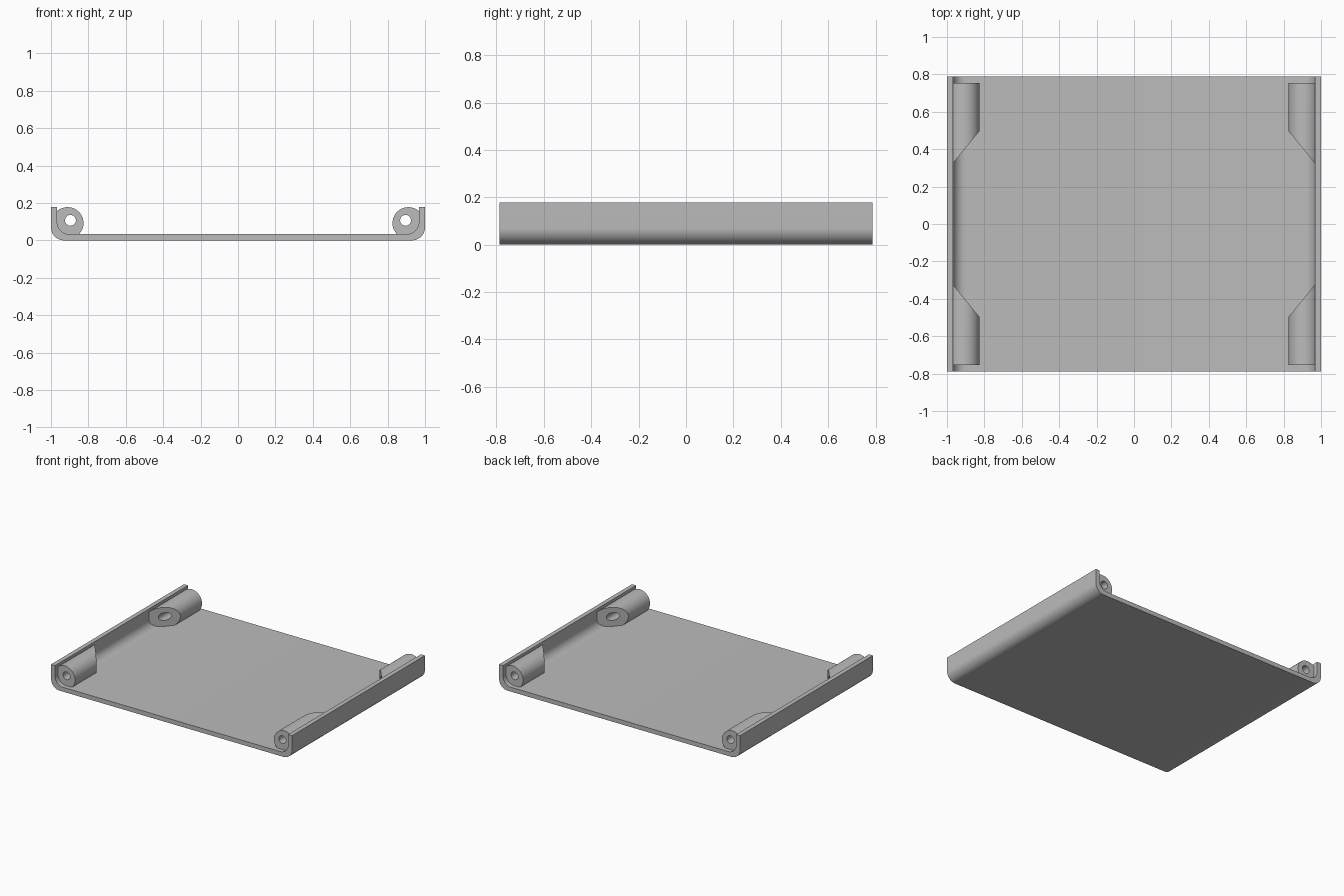
import bpy, bmesh, math

cube = bpy.data.objects.get("Cube")
if cube:
    bpy.data.objects.remove(cube, do_unlink=True)

HALF_X, HALF_Y, HEIGHT, WALL = 1.0, 0.788, 0.178, 0.033
OUTER_R, INNER_R = 0.07, 0.065

grey = bpy.data.materials.new("light_grey")
grey.use_nodes = True
colour = (0.5, 0.5, 0.5, 1)
grey.diffuse_color = colour
grey.node_tree.nodes["Principled BSDF"].inputs["Base Color"].default_value = colour


def arc(cx, cz, r, start, end, n):
    """Points along an arc in the xz plane, angles in degrees."""
    angles = [math.radians(start + (end - start) * i / n) for i in range(n + 1)]
    return [(cx + r * math.cos(a), cz + r * math.sin(a)) for a in angles]


def extrude_loops(name, loops, y_start, y_end, sx=1, sy=1):
    """Solid between two end planes; y_end is a function of x. Later loops are holes."""
    bm = bmesh.new()
    cap_edges = [[], []]
    for loop in loops:
        ends = [[bm.verts.new((sx * x, sy * y, z)) for x, z in loop for y in [f(x)]]
                for f in (y_start, y_end)]
        n = len(loop)
        for i in range(n):
            j = (i + 1) % n
            bm.faces.new((ends[0][i], ends[0][j], ends[1][j], ends[1][i]))
            for k in (0, 1):
                cap_edges[k].append(bm.edges.get((ends[k][i], ends[k][j])))
    for edges in cap_edges:
        bmesh.ops.triangle_fill(bm, edges=edges, use_beauty=True)
    bmesh.ops.recalc_face_normals(bm, faces=bm.faces)
    mesh = bpy.data.meshes.new(name)
    bm.to_mesh(mesh)
    bm.free()
    mesh.materials.append(grey)
    obj = bpy.data.objects.new(name, mesh)
    bpy.context.collection.objects.link(obj)
    bpy.ops.object.select_all(action="DESELECT")
    obj.select_set(True)
    bpy.context.view_layer.objects.active = obj
    bpy.ops.object.shade_smooth_by_angle(angle=math.radians(30))
    return obj


# Tray: U-shaped sheet with rounded lower corners
outer = arc(HALF_X - OUTER_R, OUTER_R, OUTER_R, -90, 0, 12) + [(HALF_X, HEIGHT)]
inner_x = HALF_X - WALL
inner_corner = arc(inner_x - INNER_R, WALL + INNER_R, INNER_R, 0, -90, 12)
half = outer + [(inner_x, HEIGHT)] + inner_corner
tray = half + [(-x, z) for x, z in reversed(half)]
extrude_loops("tray", [tray], lambda x: -HALF_Y, lambda x: HALF_Y)

# Screw bosses: round lugs seated in the corners, drilled, with slanted inner ends
BOSS_X, BOSS_Z, BOSS_R = 0.911, 0.0925, 0.085
EMBED = 0.004
seat_x, seat_z = inner_x + EMBED, WALL - EMBED
top_angle = math.degrees(math.acos((seat_x - BOSS_X) / BOSS_R))
low_angle = 180 + math.degrees(math.asin((BOSS_Z - seat_z) / BOSS_R))
boss = arc(BOSS_X, BOSS_Z, BOSS_R, top_angle, low_angle, 36)
boss += arc(inner_x - INNER_R, WALL + INNER_R, INNER_R + EMBED, -90, 0, 12)
hole = arc(0.896, 0.107, 0.029, 0, 360, 32)[:-1]


def slant(x):
    return 0.497 - (x - 0.826) * 1.22


for sx, side in ((1, "left"), (-1, "right")):
    for sy, end in ((-1, "front"), (1, "back")):
        extrude_loops(f"{end}_{side}_screw_boss", [boss, hole],
                      lambda x: 0.753, slant, sx, sy)
